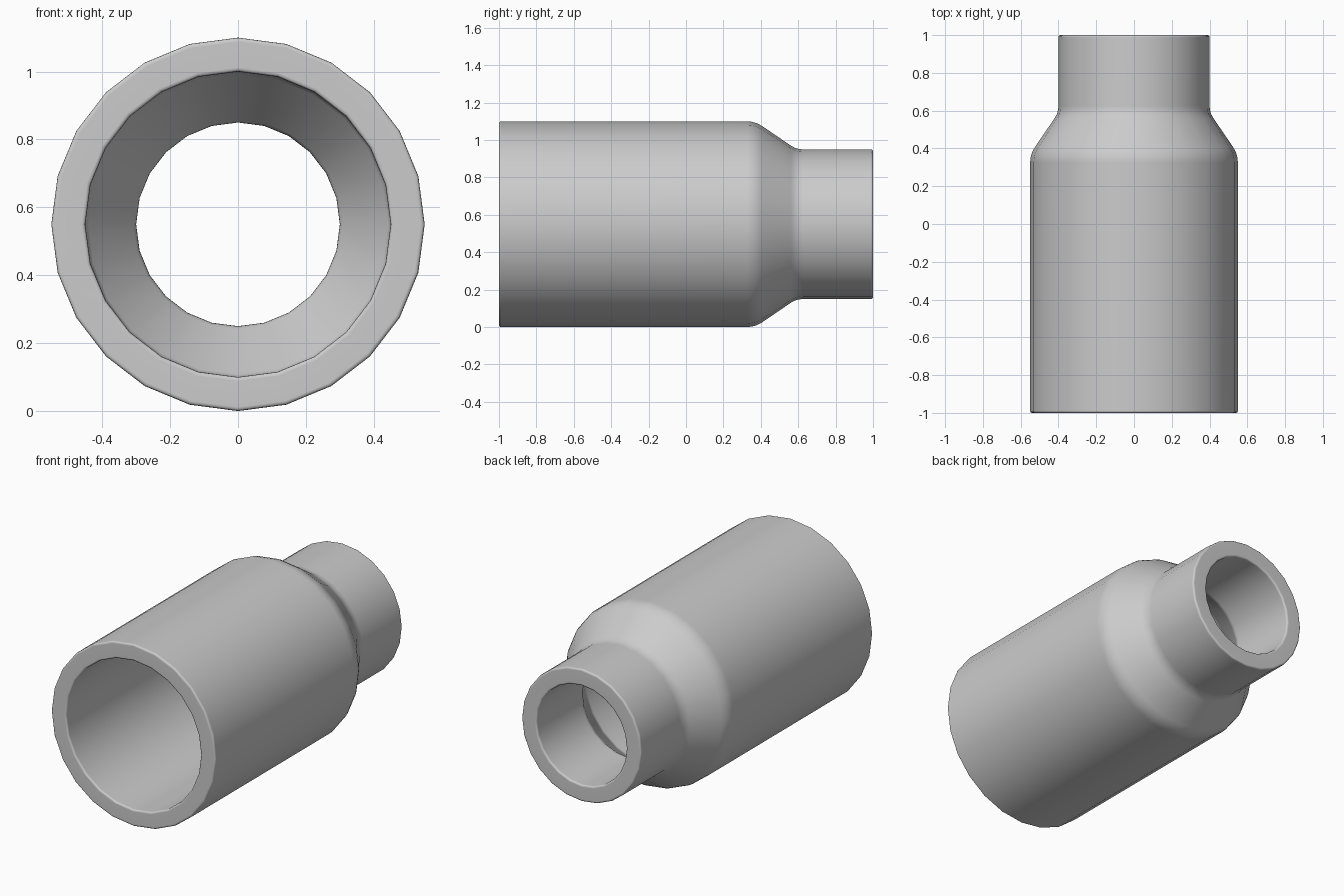
import bpy
import bmesh
import math
from mathutils import Vector, Matrix

cube = bpy.data.objects.get("Cube")
if cube:
    bpy.data.objects.remove(cube, do_unlink=True)

SIDES = 24
AXIS_HEIGHT = 0.55


def material(name, colour):
    mat = bpy.data.materials.new(name)
    mat.use_nodes = True
    mat.diffuse_color = colour
    mat.node_tree.nodes["Principled BSDF"].inputs["Base Color"].default_value = colour
    return mat


def rounded_loop(corners, steps=3):
    """Replace each corner (y, radius, cut) by a short curve."""
    points = []
    for i, (y, r, cut) in enumerate(corners):
        corner = Vector((y, r))
        before = Vector(corners[i - 1][:2])
        after = Vector(corners[(i + 1) % len(corners)][:2])
        start = corner + (before - corner).normalized() * cut
        end = corner + (after - corner).normalized() * cut
        for k in range(steps + 1):
            t = k / steps
            points.append(start * (1 - t) ** 2 + corner * 2 * t * (1 - t) + end * t * t)
    return points


# Wall section: outer skin from front to back, then the bore back again
section = [
    (-1.0, 0.55, 0.012),
    (0.37, 0.55, 0.045),
    (0.59, 0.40, 0.035),
    (1.0, 0.40, 0.012),
    (1.0, 0.30, 0.012),
    (0.56, 0.30, 0.015),
    (0.34, 0.45, 0.015),
    (-1.0, 0.45, 0.012),
]

# Revolve the closed section around the y axis
bm = bmesh.new()
profile = rounded_loop(section)
rings = []
for s in range(SIDES):
    turn = Matrix.Rotation(math.tau * s / SIDES, 3, 'Y')
    rings.append([bm.verts.new(turn @ Vector((0, p.x, p.y))) for p in profile])
for s in range(SIDES):
    a, b = rings[s], rings[(s + 1) % SIDES]
    for i in range(len(profile)):
        j = (i + 1) % len(profile)
        bm.faces.new((a[i], a[j], b[j], b[i]))
bmesh.ops.recalc_face_normals(bm, faces=bm.faces)

mesh = bpy.data.meshes.new("reducer_pipe")
bm.to_mesh(mesh)
bm.free()
mesh.materials.append(material("light grey", (0.6, 0.6, 0.6, 1)))
pipe = bpy.data.objects.new("reducer_pipe", mesh)
pipe.location.z = AXIS_HEIGHT
bpy.context.collection.objects.link(pipe)

# Smooth shading; the wide flat walls keep their own normals
bpy.ops.object.select_all(action='DESELECT')
pipe.select_set(True)
bpy.context.view_layer.objects.active = pipe
bpy.ops.object.shade_smooth_by_angle(angle=math.radians(40))
weighted = pipe.modifiers.new("weighted_normals", 'WEIGHTED_NORMAL')
weighted.keep_sharp = True
